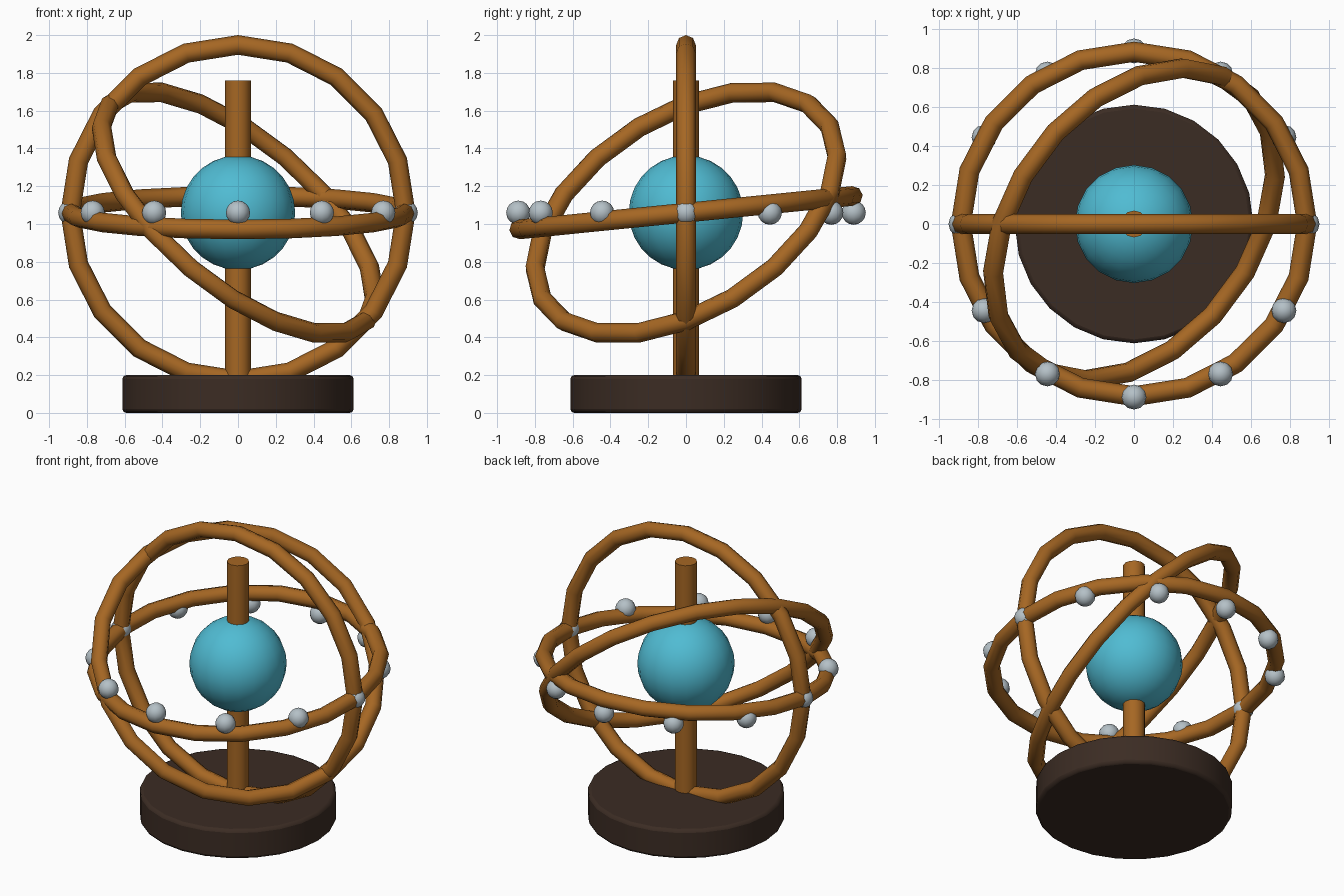
import bpy, math

if "Cube" in bpy.data.objects:
    bpy.data.objects.remove(bpy.data.objects["Cube"])

CZ, R, r = 1.06, 0.888, 0.052   # centre height, ring radius, ring tube radius


def mat(name, rgb):
    m = bpy.data.materials.new(name)
    m.diffuse_color = (*rgb, 1)
    m.use_nodes = True
    m.node_tree.nodes["Principled BSDF"].inputs["Base Color"].default_value = m.diffuse_color
    return m


wood = mat("warm_wood", (0.38, 0.135, 0.017))
dark = mat("dark_wood", (0.044, 0.025, 0.017))
blue = mat("sky_blue", (0.08, 0.50, 0.65))
silver = mat("silver", (0.46, 0.53, 0.57))


def finish(name, material, angle=40):
    o = bpy.context.object
    o.name = name
    o.data.materials.append(material)
    bpy.ops.object.shade_smooth_by_angle(angle=math.radians(angle))
    return o


# base disc with softened rims
bpy.ops.mesh.primitive_cylinder_add(vertices=24, radius=0.612, depth=0.2, location=(0, 0, 0.1))
base = finish("base", dark)
bev = base.modifiers.new("rim", 'BEVEL')
bev.width, bev.segments, bev.limit_method = 0.02, 2, 'ANGLE'
bev.angle_limit = math.radians(40)

# central post
bpy.ops.mesh.primitive_cylinder_add(vertices=12, radius=0.069, depth=1.61, location=(0, 0, 0.955))
finish("post", wood)

# globe
bpy.ops.mesh.primitive_uv_sphere_add(segments=20, ring_count=14, radius=0.303, location=(0, 0, CZ))
finish("globe", blue)

# three rings
for name, rot in (("vertical_ring", (math.pi / 2, 0, 0)),
                  ("horizon_ring", (0.1, 0, 0)),
                  ("tilted_ring", (0.45, 0.7, 0))):
    bpy.ops.mesh.primitive_torus_add(major_segments=20, minor_segments=8, major_radius=R,
                                     minor_radius=r, location=(0, 0, CZ), rotation=rot)
    finish(name, wood, 60)

# twelve beads around the horizon
for i in range(12):
    a = math.radians(30 * i)
    bpy.ops.mesh.primitive_uv_sphere_add(segments=12, ring_count=8, radius=0.064,
                                         location=(R * math.cos(a), R * math.sin(a), CZ))
    finish(f"bead_{i + 1}", silver, 60)
